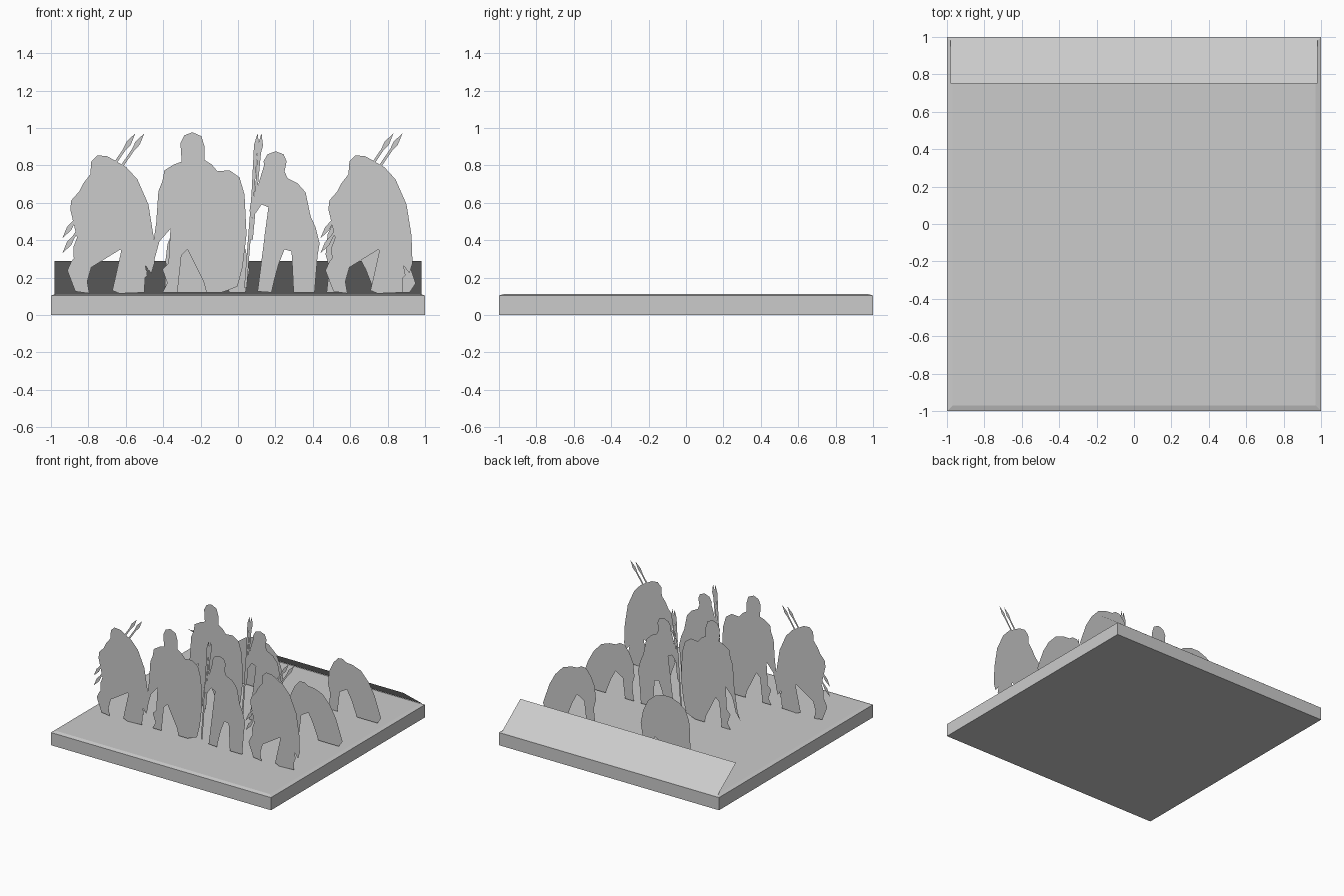
import bpy, bmesh, math

grey = bpy.data.materials.new("plain_grey")
grey.diffuse_color = (0.6, 0.6, 0.6, 1)
U = 186.8          # drawing units per model unit
TOP = 0.113        # top of the base


def finish(name, bm):
    me = bpy.data.meshes.new(name)
    bm.to_mesh(me)
    bm.free()
    me.materials.append(grey)
    ob = bpy.data.objects.new(name, me)
    bpy.context.collection.objects.link(ob)
    return ob


def spear(x0, y0, x1, y1, w=1.3):
    """Thin shaft with a leaf-shaped blade at the x1, y1 end."""
    dx, dy = x1 - x0, y1 - y0
    n = math.hypot(dx, dy)
    dx, dy = dx / n, dy / n
    prof = [(0, -w), (n - 20, -w), (n - 12, -w * 2), (n, 0),
            (n - 12, w * 2), (n - 20, w), (0, w)]
    return [(x0 + t * dx - s * dy, y0 + t * dy + s * dx) for t, s in prof]


def cutout(name, outlines, to_world):
    """Paper-thin figure made of flat outlines."""
    bm = bmesh.new()
    for pts in outlines:
        bm.faces.new([bm.verts.new(to_world(*p)) for p in pts])
    bmesh.ops.triangulate(bm, faces=bm.faces[:])
    bmesh.ops.recalc_face_normals(bm, faces=bm.faces[:])
    return finish(name, bm)


def standing(name, outlines, y, dx=0.0):
    return cutout(name, outlines,
                  lambda u, v: ((u - 238.5) / U + dx, y, (315.5 - v) / U))


def lying(name, outlines, dy=0.0):
    return cutout(name, outlines,
                  lambda u, v: ((u - 1134.5) / U, (224.5 - v) / U + dy, TOP + 0.004))


# Base slab with a shallow chamfer round the top
bm = bmesh.new()
rings = []
for h, z in ((1, 0), (1, 0.104), (0.97, TOP)):
    rings.append([bm.verts.new((sx * h, sy * h, z))
                  for sx, sy in ((-1, -1), (1, -1), (1, 1), (-1, 1))])
for a, b in zip(rings, rings[1:]):
    for i in range(4):
        j = (i + 1) % 4
        bm.faces.new((a[i], a[j], b[j], b[i]))
bm.faces.new(rings[0][::-1])
bm.faces.new(rings[-1])
finish("base", bm)

# Leaning panel along the back edge
bm = bmesh.new()
bm.faces.new([bm.verts.new(p) for p in ((0.98, 0.995, 0.108), (-0.98, 0.995, 0.108),
                                        (-0.98, 0.75, 0.29), (0.98, 0.75, 0.29))])
finish("back_panel", bm)

# Striding spearman with shield
spearman = [[
    (76, 292), (90, 294), (88, 282), (92, 268), (105, 249), (121, 250),
    (127, 262), (129, 275), (124, 283), (113, 291), (120, 294), (145, 293),
    (140, 283), (148, 276), (146, 266), (152, 274), (155, 264), (154, 236),
    (149, 205), (138, 180), (127, 168), (118, 166), (115, 161), (108, 157),
    (98, 156), (92, 162), (91, 175), (84, 184), (80, 192), (72, 201), (71, 210),
    (78, 214), (76, 225), (79, 235), (74, 248), (78, 255), (72, 262), (68, 271),
    (77, 275), (79, 284)],
    spear(90, 200, 63, 239), spear(98, 203, 63, 254),
    spear(113, 168, 136, 134), spear(115, 178, 145, 134)]

# Tall swordsman with oval shield
swordsman = [[
    (193, 133), (185, 136), (181, 144), (183, 155), (186, 161), (175, 165),
    (165, 171), (163, 182), (159, 192), (162, 204), (157, 222), (155, 236),
    (151, 262), (146, 275), (154, 264), (160, 242), (166, 232), (166, 215),
    (173, 200), (175, 225), (170, 247), (171, 262), (163, 270), (168, 284),
    (163, 293), (178, 293), (178, 275), (182, 256), (188, 250), (199, 250),
    (203, 262), (204, 282), (207, 293), (222, 293), (228, 291), (238, 287),
    (243, 268), (247, 235), (245, 195), (240, 178), (230, 171), (218, 172),
    (212, 165), (204, 160), (205, 147), (202, 137)]]

# Guard holding two upright spears
guard = [[
    (276, 152), (268, 155), (264, 162), (266, 175), (260, 181), (257, 192),
    (251, 204), (250, 212), (256, 214), (262, 205), (269, 208), (271, 222),
    (265, 236), (268, 250), (263, 262), (265, 276), (258, 292), (272, 293),
    (275, 280), (279, 265), (285, 250), (292, 252), (296, 266), (297, 282),
    (294, 293), (315, 293), (306, 280), (308, 262), (309, 248), (318, 256),
    (320, 244), (316, 228), (311, 217), (306, 193), (298, 184), (288, 179),
    (285, 172), (287, 162), (284, 155)],
    spear(246, 288, 258, 134), spear(252, 240, 262, 134)]

# Crouching man behind a shield, and a huddled man
croucher = [[
    (327, 293), (330, 270), (326, 255), (328, 235), (335, 220), (343, 211),
    (351, 210), (357, 214), (368, 215), (382, 220), (395, 234), (405, 252),
    (412, 272), (416, 284), (410, 293), (375, 293), (366, 270), (358, 255),
    (346, 262), (342, 293)]]
huddled = [[
    (165, 293), (170, 278), (166, 262), (168, 245), (174, 230), (185, 222),
    (198, 217), (212, 217), (226, 222), (238, 233), (246, 250), (250, 270),
    (246, 293), (230, 293), (226, 285), (212, 284), (208, 293)]]

SHIFT = 1.38
ROW1, ROW2, ROW3 = -0.53, 0.0, 0.5
standing("spearman_left", spearman, ROW1)
standing("spearman_right", spearman, ROW1, SHIFT)
for i, y in enumerate((ROW1, ROW2)):
    standing(f"swordsman_{i + 1}", swordsman, y)
    standing(f"guard_{i + 1}", guard, y)
for i, y in enumerate((ROW2, ROW3)):
    standing(f"croucher_{i + 1}", croucher, y)
standing("huddled_man", huddled, ROW3)

# Fallen figures lying flat on the base
fallen_shield = [[
    (959, 114), (966, 108), (976, 102), (987, 96), (998, 94), (1015, 96),
    (1032, 98), (1047, 104), (1048, 109), (1062, 114), (1080, 130), (1090, 147),
    (1091, 158), (1083, 163), (1060, 160), (1035, 153), (1010, 147), (998, 144),
    (996, 137), (980, 135), (965, 132), (959, 128)],
    spear(1020, 153, 978, 142), spear(985, 148, 1032, 163)]
fallen_spearman = [[
    (1108, 140), (1125, 137), (1140, 122), (1145, 110), (1143, 98), (1153, 94),
    (1163, 97), (1170, 106), (1190, 111), (1210, 114), (1218, 112), (1217, 104),
    (1226, 104), (1228, 111), (1217, 117), (1230, 122), (1240, 135), (1245, 148),
    (1243, 164), (1233, 169), (1222, 167), (1205, 175), (1203, 167), (1195, 156),
    (1172, 156), (1166, 165), (1165, 177), (1145, 177), (1151, 168), (1144, 160),
    (1151, 142), (1145, 137), (1128, 146), (1110, 150)],
    spear(1148, 143, 1118, 177)]
lying("fallen_shield_back", fallen_shield)
lying("fallen_shield_front", fallen_shield, -0.51)
lying("fallen_spearman", fallen_spearman)
